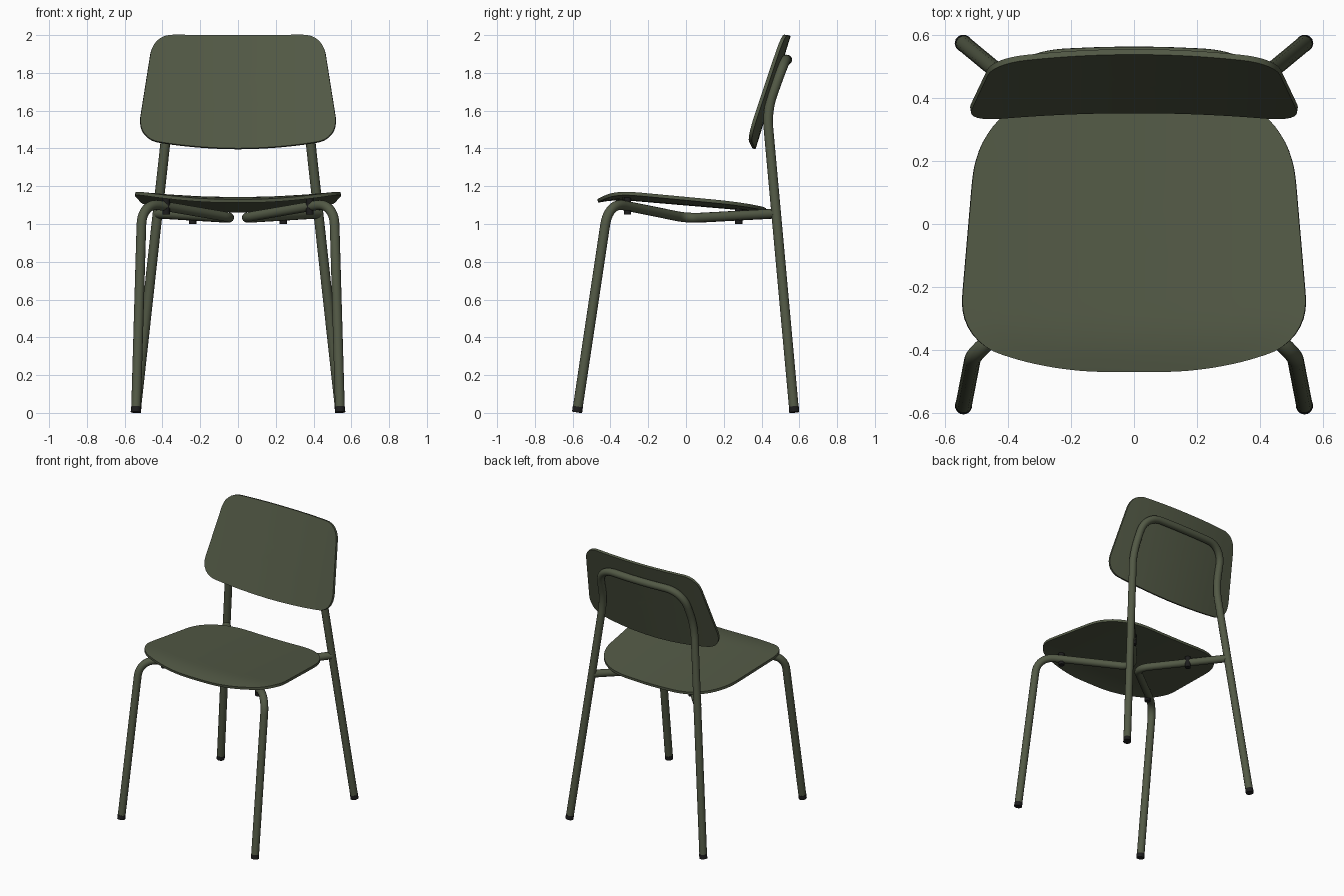
import bpy, bmesh
from mathutils import Vector

if "Cube" in bpy.data.objects:
    bpy.data.objects.remove(bpy.data.objects["Cube"])


def material(name, rgb):
    m = bpy.data.materials.new(name)
    m.diffuse_color = (*rgb, 1)
    m.use_nodes = True
    m.node_tree.nodes["Principled BSDF"].inputs["Base Color"].default_value = m.diffuse_color
    return m


GREEN = material("olive_green", (0.085, 0.1, 0.06))
BLACK = material("black_plastic", (0.012, 0.012, 0.012))
R = 0.026


def rounded(points, trims, steps=10):
    """Polyline through points, each inner corner rounded over its trim length."""
    p = [Vector(v) for v in points]
    out = [p[0]]
    for i in range(1, len(p) - 1):
        a = p[i] + (p[i - 1] - p[i]).normalized() * trims[i - 1]
        b = p[i] + (p[i + 1] - p[i]).normalized() * trims[i - 1]
        c, d = a.lerp(p[i], 0.6), b.lerp(p[i], 0.6)
        for k in range(steps + 1):
            t = k / steps
            u = 1 - t
            out.append(a * u**3 + c * 3 * u * u * t + d * 3 * u * t * t + b * t**3)
    return out + [p[-1]]


def tube(name, path, radius=R, mat=GREEN):
    cu = bpy.data.curves.new(name, 'CURVE')
    cu.dimensions = '3D'
    cu.bevel_depth = radius
    cu.bevel_resolution = 5
    cu.use_fill_caps = True
    sp = cu.splines.new('POLY')
    sp.points.add(len(path) - 1)
    for q, v in zip(sp.points, path):
        q.co = (*v, 1)
    cu.materials.append(mat)
    ob = bpy.data.objects.new(name, cu)
    bpy.context.collection.objects.link(ob)
    return ob


def resample(loop, n):
    """Evenly spaced points along a closed 2D loop."""
    segs = list(zip(loop, loop[1:] + loop[:1]))
    step = sum((b - a).length for a, b in segs) / n
    out, pos = [], 0.0
    for a, b in segs:
        length = (b - a).length
        while pos < length and len(out) < n:
            out.append(a.lerp(b, pos / length))
            pos += step
        pos -= length
    return out


def plate(name, half, trims, surface, thickness, n=120, rings=10):
    """Thin curved shell: mirrored half outline filled with rings, laid on a surface."""
    h = rounded(half, trims)
    loop = resample(h + [Vector((-v.x, v.y)) for v in reversed(h[1:-1])], n)
    mid = Vector((0, (half[0][1] + half[-1][1]) / 2))
    bm = bmesh.new()
    grid = [[bm.verts.new(surface(*mid.lerp(v, r / rings))) for v in loop]
            for r in range(1, rings + 1)]
    centre = bm.verts.new(surface(*mid))
    for i in range(n):
        j = (i + 1) % n
        bm.faces.new((centre, grid[0][i], grid[0][j]))
        for a, b in zip(grid, grid[1:]):
            bm.faces.new((a[i], b[i], b[j], a[j]))
    bmesh.ops.recalc_face_normals(bm, faces=bm.faces)
    me = bpy.data.meshes.new(name)
    bm.to_mesh(me)
    bm.free()
    me.materials.append(GREEN)
    ob = bpy.data.objects.new(name, me)
    bpy.context.collection.objects.link(ob)
    m = ob.modifiers.new("thickness", 'SOLIDIFY')
    m.thickness, m.offset = thickness, 0
    bpy.ops.object.select_all(action='DESELECT')
    ob.select_set(True)
    bpy.context.view_layer.objects.active = ob
    bpy.ops.object.modifier_apply(modifier=m.name)
    bpy.ops.object.shade_smooth_by_angle()
    return ob


# Seat: dished across, falling to the back, with a rolled front edge
plate("seat",
      [(0, -0.467), (0.25, -0.467), (0.556, -0.37), (0.49, 0.40), (0.2, 0.422), (0, 0.425)],
      [0.15, 0.14, 0.26, 0.02],
      lambda x, y: (x, y, 1.107 - 0.085 * y + 0.1 * x * x - 0.9 * max(0, -0.3 - y)**2),
      0.018)

# Backrest: tilted and curved around the sitter
plate("backrest",
      [(0, 1.398), (0.22, 1.403), (0.535, 1.45), (0.448, 2.0), (0, 1.998)],
      [0.15, 0.12, 0.1],
      lambda x, z: (x, 0.36 + 0.31 * (z - 1.4) - 0.16 * x * x, z),
      0.018)

# Rear legs and back hoop, one continuous tube
rear = [(0.54, 0.572, 0.015), (0.366, 0.428, 1.60), (0.338, 0.525, 1.872)]
hoop = rear + [(0, 0.54, 1.868)] + [(-x, y, z) for x, y, z in reversed(rear)]
tube("rear_legs_and_back_hoop", rounded(hoop, [0.09, 0.13, 0.15, 0.13, 0.09]))

for s, side in ((1, "right"), (-1, "left")):
    # Front leg, bent to the middle under the seat and out to the rear leg
    leg = [(s * 0.54, -0.575, 0.015), (s * 0.508, -0.41, 1.115),
           (s * 0.012, 0.01, 1.03), (s * 0.426, 0.475, 1.055)]
    tube(f"front_leg_and_rail_{side}", rounded(leg, [0.12, 0.09]))

    # Foot caps
    for name, foot, knee in (("front", leg[0], leg[1]),
                             ("rear", (s * 0.54, 0.572, 0.015), (s * 0.366, 0.428, 1.6))):
        f = Vector(foot)
        d = (Vector(knee) - f).normalized()
        tube(f"{name}_foot_cap_{side}", [f - d * 0.012, f + d * 0.018], R + 0.001, BLACK)

    # Seat mounts through the rails
    for name, x, y, z0, z1 in (("front", 0.38, -0.31, 1.05, 1.14),
                               ("rear", 0.24, 0.28, 1.0, 1.085)):
        tube(f"{name}_seat_mount_{side}", [(s * x, y, z0), (s * x, y, z1)], 0.02, BLACK)
